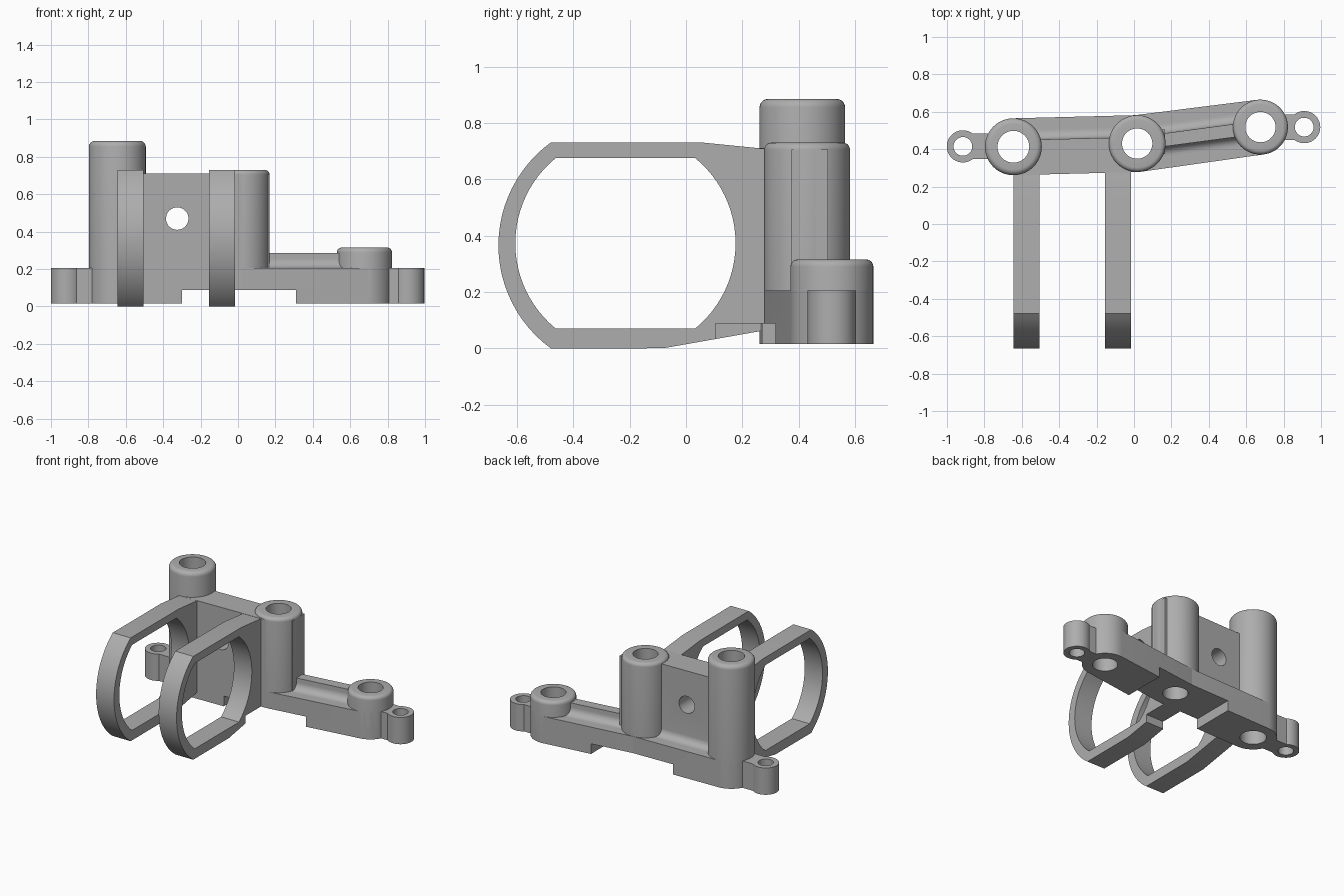
import bpy, bmesh, math
from mathutils import Vector, Matrix

if "Cube" in bpy.data.objects:
    bpy.data.objects.remove(bpy.data.objects["Cube"], do_unlink=True)

grey = bpy.data.materials.new("plain grey")
grey.use_nodes = True
COLOUR = (0.42, 0.42, 0.42, 1)
grey.diffuse_color = COLOUR
for node in grey.node_tree.nodes:
    if node.type == 'BSDF_PRINCIPLED':
        node.inputs["Base Color"].default_value = COLOUR

FLOOR, LEDGE = 0.015, 0.205
A, B, C = Vector((-0.645, 0.413)), Vector((0.017, 0.43)), Vector((0.676, 0.518))
EAR_R, EAR_L = Vector((-0.915, 0.415)), Vector((0.91, 0.518))
parts, cutters = [], []


def finish(name, bm, group):
    bmesh.ops.recalc_face_normals(bm, faces=bm.faces)
    mesh = bpy.data.meshes.new(name)
    bm.to_mesh(mesh)
    bm.free()
    mesh.materials.append(grey)
    ob = bpy.data.objects.new(name, mesh)
    bpy.context.collection.objects.link(ob)
    group.append(ob)
    return ob


def post(name, c, r, z0, z1, group=parts, rim=0.0):
    """Upright cylinder, optionally with a rounded top rim."""
    bm = bmesh.new()
    bmesh.ops.create_cone(bm, cap_ends=True, segments=56, radius1=r, radius2=r, depth=z1 - z0,
                          matrix=Matrix.Translation((c.x, c.y, (z0 + z1) / 2)))
    if rim:
        top = [e for e in bm.edges if all(v.co.z > z1 - 0.001 for v in e.verts)]
        bmesh.ops.bevel(bm, geom=top, offset=rim, segments=5, profile=0.5, affect='EDGES')
    return finish(name, bm, group)


def box(name, lo, hi, group=parts):
    bm = bmesh.new()
    bmesh.ops.create_cube(bm, size=1)
    for v in bm.verts:
        v.co = [h if s > 0 else l for s, l, h in zip(v.co, lo, hi)]
    return finish(name, bm, group)


def sweep(name, p0, p1, profile, group=parts):
    """Extrude an (offset, height) profile along the plan line p0 to p1."""
    d = (p1 - p0).normalized()
    side = Vector((-d.y, d.x))
    bm = bmesh.new()
    ends = [[bm.verts.new((*(p + side * o), z)) for o, z in profile] for p in (p0, p1)]
    for end in ends:
        bm.faces.new(end)
    n = len(profile)
    for i in range(n):
        j = (i + 1) % n
        bm.faces.new((ends[0][i], ends[0][j], ends[1][j], ends[1][i]))
    return finish(name, bm, group)


def link(name, p, rp, q, rq):
    """Plate with tangent sides joining two round ends."""
    bm = bmesh.new()
    for c, r in ((p, rp), (q, rq)):
        for i in range(56):
            a = math.tau * i / 56
            for z in (FLOOR, LEDGE):
                bm.verts.new((c.x + r * math.cos(a), c.y + r * math.sin(a), z))
    bmesh.ops.convex_hull(bm, input=bm.verts)
    bmesh.ops.dissolve_limit(bm, angle_limit=0.01, verts=bm.verts, edges=bm.edges)
    return finish(name, bm, parts)


def arc(cx, cz, r, a0, a1, n=24):
    return [(cx + r * math.cos(math.radians(a0 + (a1 - a0) * i / n)),
             cz + r * math.sin(math.radians(a0 + (a1 - a0) * i / n))) for i in range(n + 1)]


# Base plates and the three tubular posts
link("base_right", A, 0.152, B, 0.152)
link("base_left", B, 0.152, C, 0.147)
post("tall_post", A, 0.152, FLOOR, 0.885, rim=0.03)
post("middle_post", B, 0.152, FLOOR, 0.73, rim=0.025)
post("short_post", C, 0.147, FLOOR, 0.315, rim=0.025)
box("middle_post_flat", (B.x, 0.375, LEDGE), (0.166, 0.505, 0.705))

# Screw ears with their necks
post("right_ear", EAR_R, 0.086, FLOOR, LEDGE)
post("left_ear", EAR_L, 0.086, FLOOR, LEDGE)
box("right_neck", (EAR_R.x, 0.347, FLOOR), (A.x, 0.483, LEDGE))
box("left_neck", (C.x, 0.45, FLOOR), (EAR_L.x, 0.586, LEDGE))

# Wall and low ridge, filleted into the ledge
F = 0.05
fillet = arc(0.035 + F, LEDGE + F, F, 180, 270, 8)
sweep("web_wall", A, B, [(-0.152, FLOOR), (-0.152, 0.71), (0.035, 0.71)] + fillet
      + [(0.035 + F, FLOOR)])
half = [(0.035, 0.285)] + fillet + [(0.035 + F, 0.1)]
sweep("low_ridge", B, C, half + [(-o, z) for o, z in reversed(half)])

# Clamp rings: rounded at the front, blended into the posts at the back
outer = ([(0.3, 0.706), (0.06, 0.73)] + arc(-0.214, 0.365, 0.452, 126, 234)
         + [(-0.08, 0.0), (0.3, 0.067)])
inner = arc(-0.215, 0.3725, 0.391, 129.3, 230.7) + arc(-0.215, 0.3725, 0.391, -50.7, 50.7)
for name, x0, x1 in (("right_clamp_ring", -0.645, -0.505), ("left_clamp_ring", -0.155, -0.015)):
    sweep(name, Vector((x0, 0)), Vector((x1, 0)), outer)

# Cutters: ring opening, bores, wall hole and underside notch
sweep("ring_opening", Vector((-1, 0)), Vector((0.5, 0)), inner, cutters)
for c, r in ((A, 0.085), (B, 0.081), (C, 0.081), (EAR_R, 0.05), (EAR_L, 0.05)):
    post("bore", c, r, -0.2, 1.2, cutters)
hole = arc(-0.325, 0.47, 0.06, 0, 350, 35)
bm = bmesh.new()
loop = bm.faces.new([bm.verts.new((x, 0.2, z)) for x, z in hole])
moved = bmesh.ops.extrude_face_region(bm, geom=[loop], use_keep_orig=True)["geom"]
bmesh.ops.translate(bm, vec=(0, 0.5, 0),
                    verts=[g for g in moved if isinstance(g, bmesh.types.BMVert)])
finish("wall_hole", bm, cutters)
box("underside_notch", (-0.3, 0.105, -0.3), (0.31, 0.9, 0.087), cutters)


def bounds(ob):
    cos = [v.co for v in ob.data.vertices]
    return [(min(c[i] for c in cos), max(c[i] for c in cos)) for i in range(3)]


for ob in parts:
    bpy.ops.object.select_all(action='DESELECT')
    ob.select_set(True)
    bpy.context.view_layer.objects.active = ob
    for cutter in cutters:
        if all(a[0] < b[1] and b[0] < a[1] for a, b in zip(bounds(ob), bounds(cutter))):
            mod = ob.modifiers.new("cut", 'BOOLEAN')
            mod.operation, mod.solver, mod.object = 'DIFFERENCE', 'EXACT', cutter
            bpy.ops.object.modifier_apply(modifier=mod.name)
    bpy.ops.object.shade_smooth_by_angle(angle=math.radians(30))

for cutter in cutters:
    bpy.data.objects.remove(cutter, do_unlink=True)
